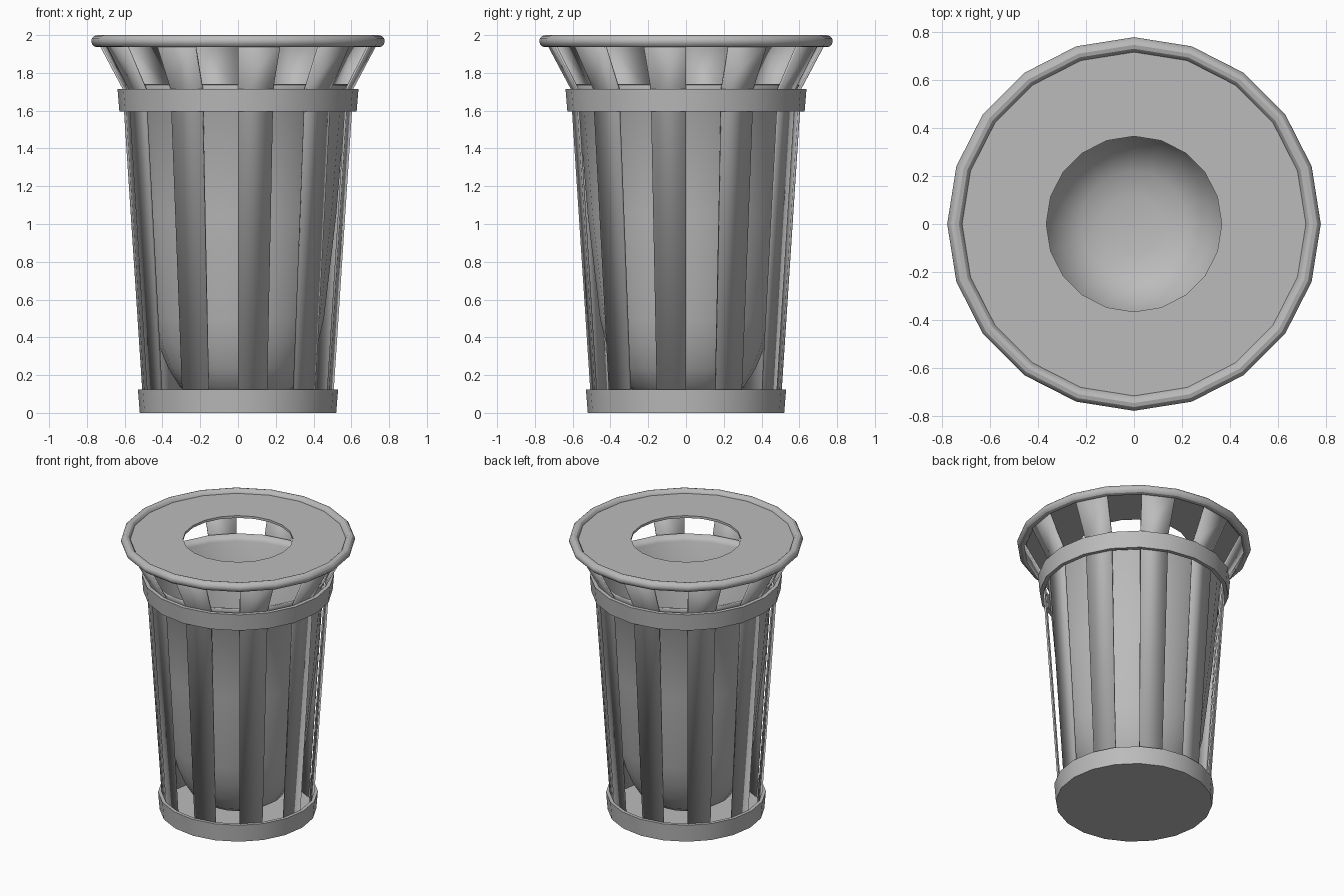
import bpy, bmesh
from math import sin, cos, pi, radians

SIDES = 20
STEP = 2 * pi / SIDES

cube = bpy.data.objects.get("Cube")
if cube:
    bpy.data.objects.remove(cube, do_unlink=True)

grey = bpy.data.materials.new("Grey metal")
grey.use_nodes = True
grey.diffuse_color = (0.5, 0.5, 0.5, 1)
grey.node_tree.nodes["Principled BSDF"].inputs["Base Color"].default_value = (0.5, 0.5, 0.5, 1)


def finish(name, bm, thickness=0.0):
    """Turn a bmesh into a shaded object, optionally thickened inwards."""
    bmesh.ops.remove_doubles(bm, verts=bm.verts, dist=0.0001)
    bmesh.ops.recalc_face_normals(bm, faces=bm.faces)
    mesh = bpy.data.meshes.new(name)
    bm.to_mesh(mesh)
    bm.free()
    mesh.materials.append(grey)
    obj = bpy.data.objects.new(name, mesh)
    bpy.context.collection.objects.link(obj)
    if thickness:
        mod = obj.modifiers.new("thickness", 'SOLIDIFY')
        mod.thickness = thickness
        mod.offset = -1
    bpy.ops.object.select_all(action='DESELECT')
    obj.select_set(True)
    bpy.context.view_layer.objects.active = obj
    bpy.ops.object.shade_smooth_by_angle(angle=radians(30))
    return obj


def sweep(bm, profile, first, count, closed):
    """Sweep an (r, z) profile round the z axis over some of the sides."""
    columns = []
    for i in range(count + 1):
        a = (first + i) * STEP
        columns.append([bm.verts.new((r * cos(a), r * sin(a), z)) for r, z in profile])
    n = len(profile)
    for left, right in zip(columns, columns[1:]):
        for j in range(n if closed else n - 1):
            k = (j + 1) % n
            bm.faces.new((left[j], right[j], right[k], left[k]))


def lathe(name, profile, closed=True, thickness=0.0):
    bm = bmesh.new()
    sweep(bm, profile, 0, SIDES, closed)
    bmesh.ops.remove_doubles(bm, verts=bm.verts, dist=0.0001)
    bmesh.ops.dissolve_degenerate(bm, edges=bm.edges, dist=0.0001)
    return finish(name, bm, thickness)


# Base disc and the two hoops that hold the slats
lathe("base_floor", [(0, 0), (0.51, 0), (0.51, 0.015), (0, 0.015)], closed=False)
lathe("bottom_hoop", [(0.52, 0), (0.53, 0.125), (0.505, 0.125), (0.495, 0)])
lathe("upper_hoop", [(0.628, 1.595), (0.638, 1.715), (0.61, 1.715), (0.6, 1.595)])

# Ten bent slats, on every second side
bm = bmesh.new()
for k in range(10):
    sweep(bm, [(0.488, 0.01), (0.6, 1.72), (0.73, 1.965)], 2 * k - 1, 1, False)
finish("slats", bm, 0.012)

# Round-bottomed liner with a small lip
lathe("liner", [(0, 0.07), (0.12, 0.075), (0.22, 0.095), (0.3, 0.145), (0.36, 0.24),
                (0.41, 0.36), (0.445, 0.5), (0.51, 1.05), (0.565, 1.695), (0.592, 1.74)],
      closed=False, thickness=0.01)

# Lid plate with a round opening, and its rolled rim
lathe("lid", [(0.365, 1.975), (0.74, 1.975), (0.74, 1.958), (0.365, 1.958)])
tube = [(0.745 + 0.032 * cos(t * pi / 6), 1.968 + 0.032 * sin(t * pi / 6)) for t in range(12)]
lathe("lid_rim", tube)
